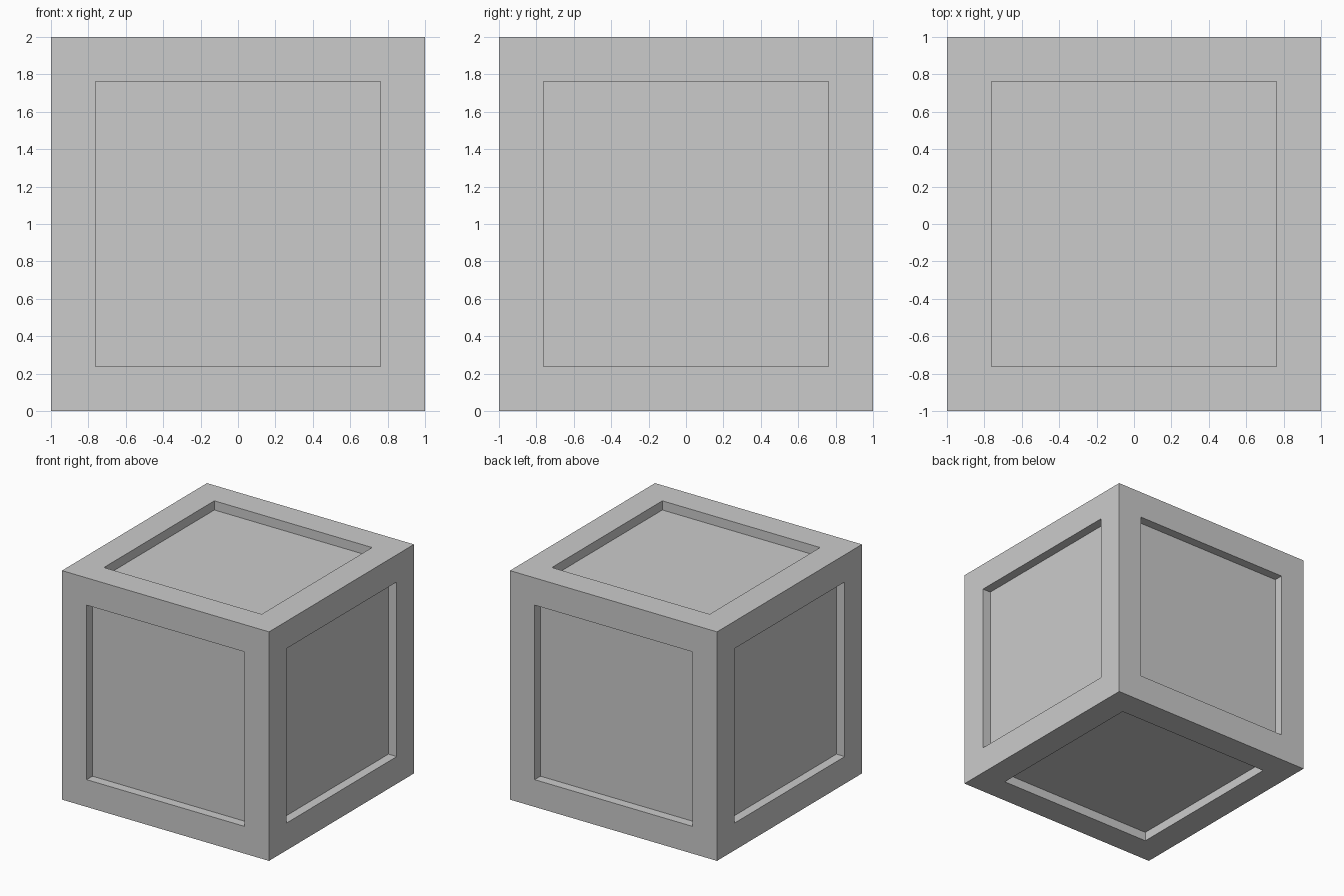
import bpy, bmesh
from mathutils import Matrix

if "Cube" in bpy.data.objects:
    bpy.data.objects.remove(bpy.data.objects["Cube"])

HALF, BORDER, DEPTH = 1.0, 0.238, 0.08

# Crate: a cube with a square recessed panel on every side
bm = bmesh.new()
bmesh.ops.create_cube(bm, size=2 * HALF, matrix=Matrix.Translation((0, 0, HALF)))
panels = bm.faces[:]
bmesh.ops.inset_individual(bm, faces=panels, thickness=BORDER, use_even_offset=True)

# Push each panel straight in, leaving square recess walls
for panel in panels:
    inward = -panel.normal.copy() * DEPTH
    new = bmesh.ops.extrude_discrete_faces(bm, faces=[panel])["faces"][0]
    bmesh.ops.translate(bm, verts=new.verts[:], vec=inward)

bmesh.ops.recalc_face_normals(bm, faces=bm.faces[:])
mesh = bpy.data.meshes.new("panelled_crate")
bm.to_mesh(mesh)
bm.free()
crate = bpy.data.objects.new("panelled_crate", mesh)
bpy.context.collection.objects.link(crate)
